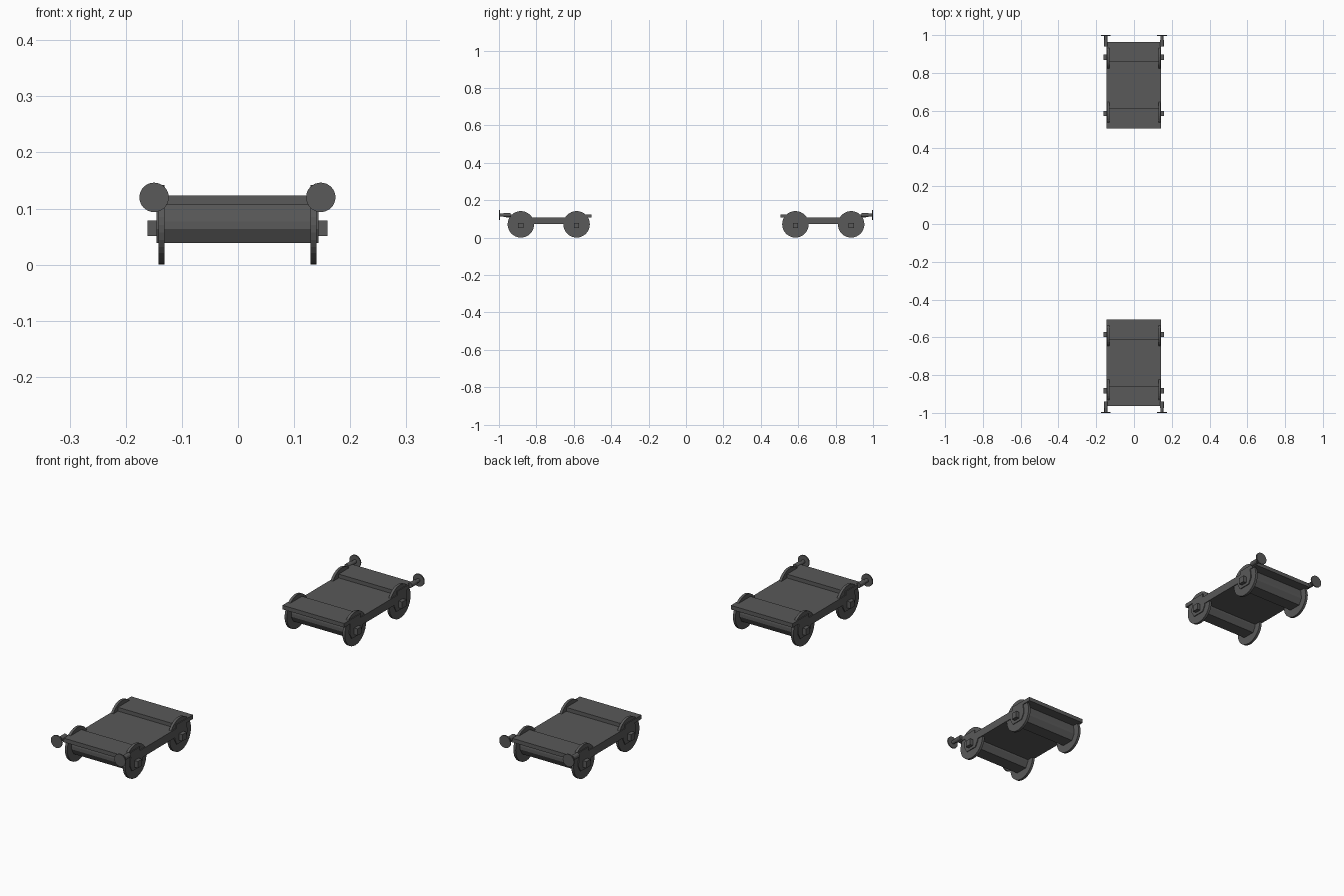
import bpy, bmesh, math
from mathutils import Matrix, Vector

if "Cube" in bpy.data.objects:
    bpy.data.objects.remove(bpy.data.objects["Cube"])

CX = -0.001          # lateral centre
WHEEL_R = 0.0708
AXLES = (0.585, 0.883)

dark = bpy.data.materials.new("dark_grey")
dark.diffuse_color = (0.1, 0.1, 0.1, 1)
dark.use_nodes = True
dark.node_tree.nodes["Principled BSDF"].inputs["Base Color"].default_value = dark.diffuse_color


def finish(name, bm):
    bmesh.ops.recalc_face_normals(bm, faces=bm.faces[:])
    me = bpy.data.meshes.new(name)
    bm.to_mesh(me)
    bm.free()
    me.materials.append(dark)
    ob = bpy.data.objects.new(name, me)
    bpy.context.collection.objects.link(ob)
    return ob


def prism(name, profile, half):
    """Extrude a (y, z) profile across the width."""
    bm = bmesh.new()
    face = bm.faces.new([bm.verts.new((CX - half, y, z)) for y, z in profile])
    ext = bmesh.ops.extrude_face_region(bm, geom=[face])
    moved = [v for v in ext["geom"] if isinstance(v, bmesh.types.BMVert)]
    bmesh.ops.translate(bm, verts=moved, vec=(2 * half, 0, 0))
    return finish(name, bm)


def box(name, x0, x1, y0, y1, z0, z1):
    bm = bmesh.new()
    centre = Vector(((x0 + x1) / 2, (y0 + y1) / 2, (z0 + z1) / 2))
    size = Matrix.Diagonal((abs(x1 - x0), abs(y1 - y0), abs(z1 - z0), 1))
    bmesh.ops.create_cube(bm, size=1, matrix=Matrix.Translation(centre) @ size)
    return finish(name, bm)


def disc(name, centre, radius, depth, axis, sides=32):
    bm = bmesh.new()
    rot = Matrix.Rotation(math.pi / 2, 4, "Y" if axis == "X" else "X")
    bmesh.ops.create_cone(bm, cap_ends=True, segments=sides, radius1=radius,
                          radius2=radius, depth=depth,
                          matrix=Matrix.Translation(centre) @ rot)
    return finish(name, bm)


for s, end in ((-1, "front"), (1, "rear")):
    # Sunken deck between the axles
    box(end + "_deck", CX - 0.1445, CX + 0.1445, s * 0.585, s * 0.883, 0.072, 0.107)

    # Raised end plates
    for label, y0, y1 in (("inner", 0.505, 0.615), ("outer", 0.86, 0.963)):
        box(f"{end}_{label}_plate", CX - 0.1445, CX + 0.1445, s * y0, s * y1, 0.106, 0.123)

    for y, label in zip(AXLES, ("inner", "outer")):
        # Faceted axle housing under each plate
        outline = [(-.037, .1065), (-.042, .077), (-.042, .064), (-.028, .039),
                   (.028, .039), (.042, .064), (.042, .077), (.037, .1065)]
        prism(f"{end}_{label}_housing", [(s * y + a, b) for a, b in outline], 0.1445)
        for side, hand in ((-1, "left"), (1, "right")):
            # Wheels poking through the plates, and square axle boxes
            disc(f"{end}_{label}_{hand}_wheel", (CX + side * 0.1355, s * y, WHEEL_R),
                 WHEEL_R, 0.011, "X")
            box(f"{end}_{label}_{hand}_axle_box", CX + side * 0.13, CX + side * 0.1605,
                s * y - 0.014, s * y + 0.014, 0.051, 0.079)

    # Buffers on the outer end
    for side, hand in ((-1, "left"), (1, "right")):
        x = CX + side * 0.1485
        disc(f"{end}_{hand}_buffer_sleeve", (x, s * 0.957, 0.12), 0.0105, 0.036, "Y", 12)
        disc(f"{end}_{hand}_buffer_rod", (x, s * 0.982, 0.12), 0.008, 0.03, "Y", 12)
        disc(f"{end}_{hand}_buffer_head", (x, s * 0.9975, 0.12), 0.0262, 0.005, "Y")
